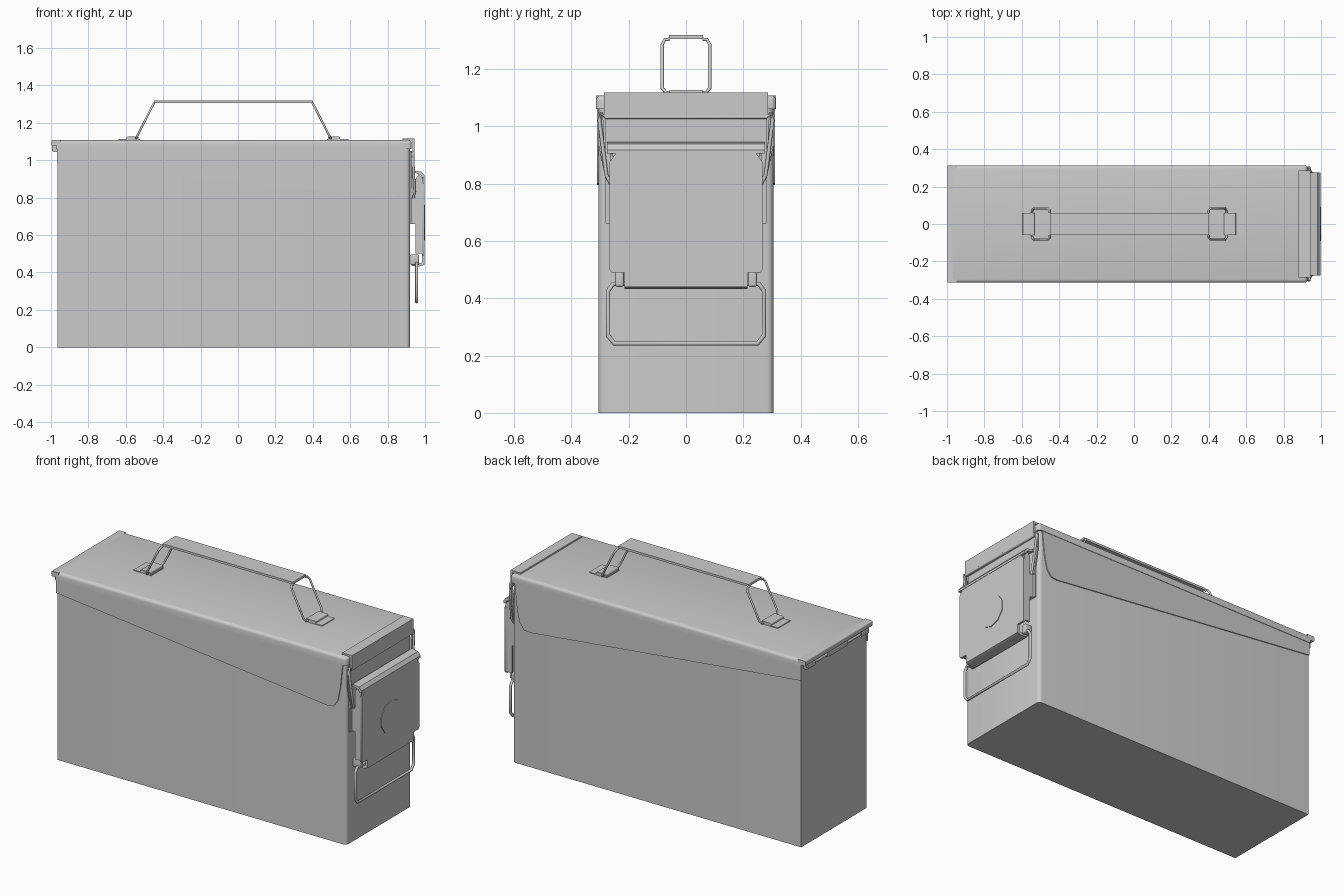
import bpy, bmesh, math
from mathutils import Vector

if "Cube" in bpy.data.objects:
    bpy.data.objects.remove(bpy.data.objects["Cube"], do_unlink=True)

GREY = (0.6, 0.6, 0.6, 1)
metal = bpy.data.materials.new("grey metal")
metal.use_nodes = True
metal.diffuse_color = GREY
metal.node_tree.nodes["Principled BSDF"].inputs["Base Color"].default_value = GREY


def finish(obj, angle=35):
    obj.data.materials.clear()
    obj.data.materials.append(metal)
    bpy.ops.object.select_all(action="DESELECT")
    obj.select_set(True)
    bpy.context.view_layer.objects.active = obj
    bpy.ops.object.shade_smooth_by_angle(angle=math.radians(angle))
    return obj


def from_bmesh(name, bm):
    bmesh.ops.recalc_face_normals(bm, faces=bm.faces)
    mesh = bpy.data.meshes.new(name)
    bm.to_mesh(mesh)
    bm.free()
    obj = bpy.data.objects.new(name, mesh)
    bpy.context.collection.objects.link(obj)
    return finish(obj)


def box(name, low, high, radius=0, edge_rule=None):
    """Box between two corners; edges chosen by edge_rule are rounded."""
    low, high = Vector(low), Vector(high)
    bm = bmesh.new()
    bmesh.ops.create_cube(bm, size=1)
    for v in bm.verts:
        v.co = (low + high) / 2 + v.co * (high - low)
    if radius:
        edges = [e for e in bm.edges if edge_rule is None
                 or edge_rule((e.verts[0].co + e.verts[1].co) / 2, e.verts[0].co - e.verts[1].co)]
        bmesh.ops.bevel(bm, geom=edges, offset=radius, segments=4, profile=0.5, affect="EDGES")
    return from_bmesh(name, bm)


def prism(name, points, place, start, end):
    """Extrude a 2D profile; place(a, b, depth) gives the 3D point."""
    bm = bmesh.new()
    rings = [[bm.verts.new(place(a, b, d)) for a, b in points] for d in (start, end)]
    bm.faces.new(rings[0])
    bm.faces.new(rings[1])
    for i in range(len(points)):
        j = (i + 1) % len(points)
        bm.faces.new((rings[0][i], rings[0][j], rings[1][j], rings[1][i]))
    return from_bmesh(name, bm)


def side_profile(x, z, y):
    return (x, y, z)


def end_profile(y, z, x):
    return (x, y, z)


def wire(name, points, radius, closed=False):
    curve = bpy.data.curves.new(name, "CURVE")
    curve.dimensions = "3D"
    curve.bevel_depth = radius
    curve.bevel_resolution = 2
    curve.use_fill_caps = True
    spline = curve.splines.new("POLY")
    spline.points.add(len(points) - 1)
    for p, co in zip(spline.points, points):
        p.co = (*co, 1)
    spline.use_cyclic_u = closed
    obj = bpy.data.objects.new(name, curve)
    bpy.context.collection.objects.link(obj)
    bpy.ops.object.select_all(action="DESELECT")
    obj.select_set(True)
    bpy.context.view_layer.objects.active = obj
    bpy.ops.object.convert(target="MESH")
    return finish(bpy.context.object, 50)


# Main box, rounded on the latch end
box("body", (-0.965, -0.305, 0), (0.92, 0.305, 1.095), 0.022,
    lambda mid, run: abs(run.z) > 0.1 and mid.x > 0)

# Lid with rounded long edges and slanted side skirts
box("lid", (-0.97, -0.314, 1.06), (0.928, 0.314, 1.108), 0.018,
    lambda mid, run: mid.z > 1.1 and (abs(run.x) > 0.1 or mid.x > 0) or
    (abs(run.z) > 0.01 and mid.x > 0))
skirt = [(-0.968, 1.09), (-0.968, 0.985), (0.80, 0.795), (0.84, 0.80),
         (0.868, 0.84), (0.885, 0.92), (0.90, 1.06), (0.90, 1.09)]
for side, label in ((1, "left"), (-1, "right")):
    prism(label + "_back_skirt" if side > 0 else label + "_front_skirt",
          skirt, side_profile, side * 0.298, side * 0.311)

# Hinge end: overhanging lip, knuckles and pin
box("hinge_lip", (-0.998, -0.314, 1.078), (-0.95, 0.314, 1.108), 0.006,
    lambda mid, run: abs(run.y) > 0.1 and mid.x < -0.96)
for y, half in ((-0.25, 0.035), (0, 0.09), (0.25, 0.035)):
    box("hinge_knuckle", (-0.995, y - half, 1.045), (-0.96, y + half, 1.08), 0.01,
        lambda mid, run: abs(run.y) > 0.05)
wire("hinge_pin", [(-0.98, -0.29, 1.06), (-0.98, 0.29, 1.06)], 0.009)

# Carrying handle: flat strap, two wire loops and their anchor plates
box("handle_strap", (-0.45, -0.06, 1.305), (0.40, 0.06, 1.318))
for middle, out, label in ((-0.45, -1, "hinge_side"), (0.40, 1, "latch_side")):
    foot = middle + out * 0.095
    half = [(middle, 0.058, 1.303), (middle, 0.074, 1.302), (middle + out * 0.01, 0.083, 1.285),
            (foot - out * 0.008, 0.083, 1.133), (foot, 0.07, 1.118)]
    loop = half + [(x, -y, z) for x, y, z in reversed(half)]
    wire("handle_loop_" + label, loop, 0.006)
    a, b = sorted((foot - out * 0.02, foot + out * 0.095))
    box("handle_anchor_" + label, (a, -0.058, 1.105), (b, 0.058, 1.113))
    a, b = sorted((foot - out * 0.014, foot + out * 0.05))
    box("handle_clamp_" + label, (a, -0.058, 1.111), (b, 0.058, 1.126), 0.006,
        lambda mid, run: abs(run.y) > 0.05 and mid.z > 1.12)

# Catch folded over the lid's latch end
catch = [(0.88, 1.105), (0.88, 1.117), (0.944, 1.117), (0.944, 1.035),
         (0.936, 1.028), (0.92, 1.028), (0.932, 1.045), (0.932, 1.105)]
prism("lid_catch", catch, side_profile, -0.286, 0.286)
box("catch_backing", (0.915, -0.28, 0.66), (0.927, 0.28, 1.05))

# Wire bail joining the catch to the latch
bail = [(0.938, 0.262, 0.80), (0.944, 0.278, 0.83), (0.936, 0.302, 1.02),
        (0.936, 0.298, 1.045), (0.938, 0.28, 1.032)]
wire("latch_bail", bail + [(x, -y, z) for x, y, z in reversed(bail)], 0.007)
for side in (-1, 1):
    arm = [(0.29, 1.05), (0.306, 1.04), (0.306, 0.94), (0.278, 0.80), (0.262, 0.80), (0.285, 0.94)]
    prism("bail_arm", [(side * y, z) for y, z in arm], end_profile, 0.925, 0.932)

# Latch lever: folded plate with notched lower corners
upper = [(0.26, 0.49), (0.267, 0.50), (0.267, 0.875), (0.24, 0.912)]
plate = [(0.215, 0.44), (0.215, 0.49)] + upper
prism("latch_plate", plate + [(-y, z) for y, z in reversed(plate)], end_profile, 0.983, 0.996)
shelf = [(0.935, 0.935), (0.94, 0.945), (0.982, 0.938), (0.998, 0.918),
         (0.998, 0.905), (0.985, 0.905), (0.978, 0.922)]
prism("latch_top_fold", shelf, side_profile, -0.276, 0.276)
for side in (-1, 1):
    flange = [(0.95, 0.50), (0.95, 0.90), (0.965, 0.925), (0.99, 0.90), (0.99, 0.50)]
    prism("latch_flange", flange, side_profile, side * 0.255, side * 0.266)
    hinge = [(0.915, 0.66), (0.915, 0.80), (0.96, 0.80), (0.96, 0.66)]
    prism("latch_pivot", hinge, side_profile, side * 0.225, side * 0.262)
    box("loop_clip", (0.92, side * 0.232 - 0.015, 0.44), (0.968, side * 0.232 + 0.015, 0.495), 0.008)
lip = [(0.92, 0.455), (0.93, 0.435), (0.97, 0.432), (0.994, 0.44), (0.994, 0.455), (0.96, 0.447)]
prism("latch_bottom_lip", lip, side_profile, -0.215, 0.215)

# Ten-sided boss on the latch
boss = [(0.095 * math.cos(math.tau * i / 10 + 0.3), 0.665 + 0.095 * math.sin(math.tau * i / 10 + 0.3))
        for i in range(10)]
prism("latch_boss", boss, end_profile, 0.99, 1.0)

# Pull loop hanging below the latch
pull = [(0.21, 0.45), (0.255, 0.45), (0.272, 0.425), (0.272, 0.27), (0.25, 0.242)]
pull += [(-y, z) for y, z in reversed(pull)]
wire("pull_loop", [(0.955, y, z) for y, z in pull], 0.008, closed=True)
